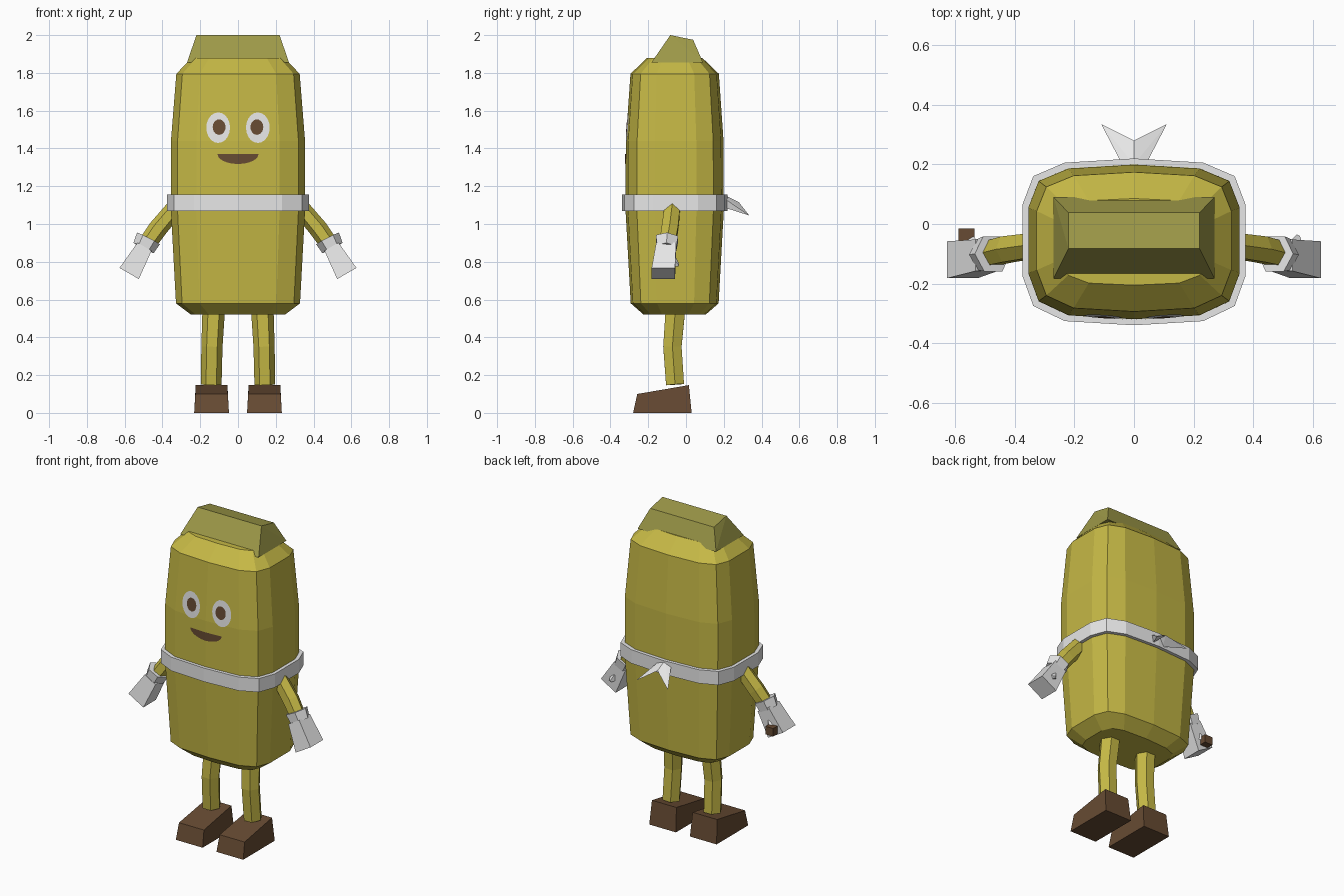
import bpy, bmesh, math
from mathutils import Vector

if "Cube" in bpy.data.objects:
    bpy.data.objects.remove(bpy.data.objects["Cube"], do_unlink=True)


def material(name, rgb):
    m = bpy.data.materials.new(name)
    m.use_nodes = True
    m.diffuse_color = (*rgb, 1)
    m.node_tree.nodes["Principled BSDF"].inputs["Base Color"].default_value = (*rgb, 1)
    return m


YELLOW = material("mustard_yellow", (0.56, 0.48, 0.06))
OLIVE = material("dull_olive", (0.34, 0.32, 0.065))
WHITE = material("soft_white", (0.82, 0.82, 0.82))
BROWN = material("dark_brown", (0.135, 0.07, 0.033))


def finish(name, bm, mat):
    bmesh.ops.recalc_face_normals(bm, faces=bm.faces)
    mesh = bpy.data.meshes.new(name)
    bm.to_mesh(mesh)
    bm.free()
    mesh.materials.append(mat)
    obj = bpy.data.objects.new(name, mesh)
    bpy.context.collection.objects.link(obj)
    return obj


def loft(name, rings, mat, closed=False):
    """Skin a list of equal rings; cap the ends, or join last to first."""
    bm = bmesh.new()
    rows = [[bm.verts.new(p) for p in ring] for ring in rings]
    n = len(rows[0])
    pairs = list(zip(rows, rows[1:])) + ([(rows[-1], rows[0])] if closed else [])
    for a, b in pairs:
        for i in range(n):
            j = (i + 1) % n
            bm.faces.new((a[i], a[j], b[j], b[i]))
    if not closed:
        bm.faces.new(rows[0])
        bm.faces.new(rows[-1])
    return finish(name, bm, mat)


def hull(name, points, mat):
    bm = bmesh.new()
    for p in points:
        bm.verts.new(p)
    bmesh.ops.convex_hull(bm, input=bm.verts)
    bmesh.ops.dissolve_limit(bm, angle_limit=0.02, verts=bm.verts, edges=bm.edges)
    return finish(name, bm, mat)


def tube(name, path, radii, mat, sides=6, turn=0.0):
    """Many-sided tube through the path points."""
    path = [Vector(p) for p in path]
    rings = []
    for i, p in enumerate(path):
        d = (path[min(i + 1, len(path) - 1)] - path[max(i - 1, 0)]).normalized()
        u = Vector((0, 1, 0)).cross(d).normalized()
        v = d.cross(u)
        angles = [turn + math.tau * k / sides for k in range(sides)]
        rings.append([p + radii[i] * (math.cos(a) * u + math.sin(a) * v) for a in angles])
    return loft(name, rings, mat)


# Rounded body outline, right half from back to front, then mirrored
CY = -0.06
HALF = [(0, 0.26), (0.22, 0.247), (0.32, 0.205), (0.355, 0.115),
        (0.355, -0.105), (0.32, -0.2), (0.22, -0.247), (0, -0.26)]
OUTLINE = HALF + [(-x, y) for x, y in HALF[-2:0:-1]]


def ring(z, sx, sy, grow=0.0):
    return [(x * (sx + grow / 0.355), CY + y * (sy + grow / 0.26), z) for x, y in OUTLINE]


# Body: height, width scale, depth scale
LEVELS = [(0.52, 0.7, 0.63), (0.58, 0.925, 0.895), (1.07, 1, 1),
          (1.44, 1, 0.995), (1.795, 0.92, 0.9), (1.88, 0.69, 0.56)]
loft("body", [ring(*lv) for lv in LEVELS], YELLOW)

# Belt
loft("belt", [ring(1.07, 1, 1, -0.01), ring(1.07, 1, 1, 0.02),
              ring(1.155, 1, 1, 0.02), ring(1.155, 1, 1, -0.01)], WHITE, closed=True)

# Belt knot with two pointed tails
for s, side in ((1, "left"), (-1, "right")):
    hull(side + "_knot_tail",
         [(0, 0.2, 1.155), (0, 0.28, 1.115), (0.045 * s, 0.21, 1.13),
          (0.035 * s, 0.21, 1.085), (0.11 * s, 0.335, 1.045)], WHITE)

# Wedge cap on top
hull("top_cap",
     [(s * x, y, z) for s in (1, -1) for x, y, z in
      ((0.27, -0.183, 1.855), (0.27, 0.09, 1.855), (0.22, -0.083, 2.0), (0.22, 0.038, 1.975))],
     OLIVE)


def front_y(x, z):
    """Depth of the body's front surface."""
    for (z0, wx0, d0), (z1, wx1, d1) in zip(LEVELS, LEVELS[1:]):
        if z0 <= z <= z1:
            t = (z - z0) / (z1 - z0)
            depth, width = d0 + t * (d1 - d0), wx0 + t * (wx1 - wx0)
            return CY - depth * (0.26 - 0.013 * min(1, abs(x) / (0.22 * width)))


def plate(name, cx, cz, rx, rz, lift, mat, start=0.0, sweep=math.tau, n=20):
    """Thin elliptical patch that follows the body's front."""
    bm = bmesh.new()

    def vert(x, z):
        return bm.verts.new((x, front_y(x, z) - lift, z))
    mid = vert(cx, cz)
    angles = [start + sweep * k / n for k in range(n + 1)]
    rim = [vert(cx + rx * math.cos(a), cz + rz * math.sin(a)) for a in angles]
    for a, b in zip(rim, rim[1:]):
        bm.faces.new((mid, a, b))
    bmesh.ops.remove_doubles(bm, verts=bm.verts, dist=0.0001)
    obj = finish(name, bm, mat)
    if obj.data.polygons[0].normal.y > 0:
        obj.data.flip_normals()


# Face
for s, side in ((1, "left"), (-1, "right")):
    plate(side + "_eye_white", 0.105 * s, 1.51, 0.063, 0.081, 0.003, WHITE)
    plate(side + "_pupil", 0.1 * s, 1.513, 0.034, 0.041, 0.006, BROWN)
plate("mouth", 0, 1.37, 0.108, 0.052, 0.003, BROWN, start=math.pi, sweep=math.pi)

# Limbs
for s, side in ((1, "left"), (-1, "right")):
    tube(side + "_arm", [(0.32 * s, -0.07, 1.1), (0.425 * s, -0.085, 0.975),
                         (0.485 * s, -0.1, 0.89)], (0.047, 0.05, 0.047), YELLOW)
    tube(side + "_cuff", [(0.474 * s, -0.1, 0.924), (0.5 * s, -0.103, 0.873)],
         (0.068, 0.06), WHITE)

    # Mitten: tapered block along the forearm direction
    across = Vector((0.866 * s, 0, 0.5))
    corners = []
    for c, hu, hy in (((0.495 * s, -0.105, 0.88), 0.043, 0.053),
                      ((0.576 * s, -0.12, 0.738), 0.059, 0.062)):
        corners += [Vector(c) + across * (hu * i) + Vector((0, hy * j, 0))
                    for i in (1, -1) for j in (1, -1)]
    hull(side + "_hand", corners, WHITE)
    tube(side + "_thumb", [(0.54 * s, -0.07, 0.8), (0.55 * s, -0.04, 0.78)],
         (0.03, 0.008), WHITE, sides=4)

    # Leg
    tube(side + "_leg", [(0.128 * s, -0.055, 0.56), (0.138 * s, -0.072, 0.35),
                         (0.142 * s, -0.058, 0.15)], (0.06, 0.056, 0.055), YELLOW)

    # Sloping shoe
    hull(side + "_shoe",
         [((0.14 + i * w) * s, y, z) for i in (1, -1) for w, y, z in
          ((0.092, -0.28, 0), (0.086, -0.258, 0.1), (0.084, 0.015, 0.147), (0.092, 0.03, 0))],
         BROWN)

# Small brown block behind the right hand
hull("right_hand_block",
     [(-0.563 + 0.027 * i, y, 0.775 + 0.025 * k)
      for i in (1, -1) for y in (-0.06, -0.015) for k in (1, -1)], BROWN)
